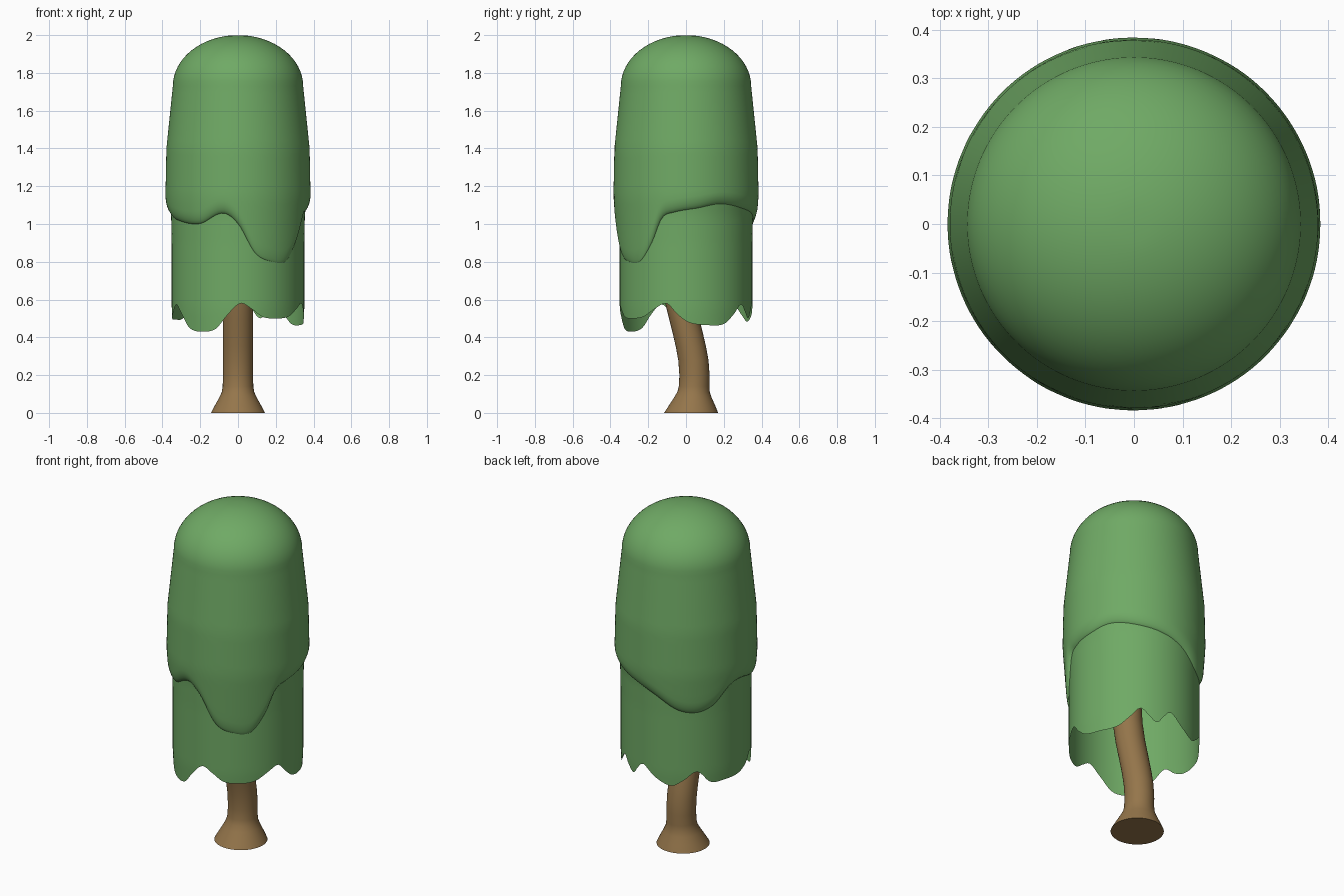
import bpy, bmesh, math

if "Cube" in bpy.data.objects:
    bpy.data.objects.remove(bpy.data.objects["Cube"])

SEG = 128


def material(name, color):
    m = bpy.data.materials.new(name)
    m.diffuse_color = (*color, 1)
    m.use_nodes = True
    m.node_tree.nodes["Principled BSDF"].inputs["Base Color"].default_value = m.diffuse_color
    return m


def linear(pts, v):
    """Piecewise linear lookup; points sorted by first value."""
    for (a, p), (b, q) in zip(pts, pts[1:]):
        if v <= b:
            return p + (q - p) * max(0, (v - a) / (b - a))
    return pts[-1][1]


def hem_curve(pts, deg):
    """Smooth periodic curve through (degrees, height) points."""
    n = len(pts)
    ext = [(a + 360 * k, z) for k in (-1, 0, 1) for a, z in pts]
    i = max(j for j in range(len(ext)) if ext[j][0] <= deg)
    (a0, z0), (a1, z1), (a2, z2), (a3, z3) = ext[i - 1:i + 3]
    h = a2 - a1
    m1, m2 = (z2 - z0) / (a2 - a0) * h, (z3 - z1) / (a3 - a1) * h
    t = (deg - a1) / h
    return ((2*t**3 - 3*t*t + 1) * z1 + (t**3 - 2*t*t + t) * m1
            + (3*t*t - 2*t**3) * z2 + (t**3 - t*t) * m2)


def skin(name, rings, mat, cap_start=False, cap_end=False):
    """Join rings of points (top to bottom) into a smooth shell."""
    bm = bmesh.new()
    rows = [[bm.verts.new(p) for p in ring] for ring in rings]
    for r, s in zip(rows, rows[1:]):
        n = len(r)
        for i in range(n):
            j = (i + 1) % n
            bm.faces.new((r[i], s[i], s[j], r[j]))
    if cap_start:
        bm.faces.new(rows[0])
    if cap_end:
        bm.faces.new(rows[-1][::-1])
    me = bpy.data.meshes.new(name)
    bm.to_mesh(me)
    bm.free()
    ob = bpy.data.objects.new(name, me)
    bpy.context.collection.objects.link(ob)
    me.materials.append(mat)
    bpy.context.view_layer.objects.active = ob
    ob.select_set(True)
    bpy.ops.object.shade_smooth_by_angle(angle=math.radians(50))
    ob.select_set(False)
    return ob


leaf = material("leaf_green", (0.16, 0.40, 0.13))
bark = material("bark_brown", (0.30, 0.18, 0.07))
angles = [-180 + 360 * i / SEG for i in range(SEG)]


def polar(r, deg, z):
    a = math.radians(deg)
    return (r * math.cos(a), r * math.sin(a), z)


# Upper canopy: dome and sides, with a wavy hem that tucks inwards
upper_hem = [(-180, 1.06), (-155, 1.02), (-125, 1.0), (-103, 1.055), (-90, 1.0),
             (-75, 0.845), (-60, 0.80), (-44, 0.80), (-31, 0.90), (-21, 1.03),
             (-10, 1.06), (10, 1.08), (30, 1.10), (55, 1.08), (80, 1.05),
             (97, 1.01), (118, 0.935), (135, 0.92), (150, 0.955), (165, 1.04)]
side = [(0.75, 0.355), (0.85, 0.363), (1.15, 0.384), (1.4, 0.379), (1.73, 0.345)]
rings = []
for k in range(1, 17):
    t = math.pi / 2 * k / 16
    rings.append([polar(0.345 * math.sin(t), a, 1.73 + 0.27 * math.cos(t))
                  for a in angles])
hems = [hem_curve(upper_hem, a) for a in angles]
TUCK = 0.07
for k in range(1, 19):
    ring = []
    for a, h in zip(angles, hems):
        z = 1.73 + (h + TUCK - 1.73) * k / 18
        ring.append(polar(linear(side, z), a, z))
    rings.append(ring)
for k in range(1, 7):
    t = math.pi / 2 * k / 6
    ring = []
    for a, h in zip(angles, hems):
        z = h + TUCK * (1 - math.sin(t))
        ring.append(polar(0.348 + (linear(side, z) - 0.348) * math.cos(t), a, z))
    rings.append(ring)
skin("upper_canopy", rings, leaf, cap_start=True)

# Lower canopy: hollow skirt with a scalloped hem
lower_hem = [(-180, 0.50), (-168, 0.53), (-158, 0.575), (-148, 0.52), (-138, 0.45),
             (-124, 0.43), (-110, 0.445), (-99, 0.52), (-88, 0.58), (-78, 0.55),
             (-68, 0.508), (-54, 0.50), (-40, 0.51), (-27, 0.555), (-17, 0.58),
             (-8, 0.525), (2, 0.48), (18, 0.465), (35, 0.47), (46, 0.52),
             (56, 0.575), (64, 0.53), (71, 0.50), (78, 0.55), (84, 0.58),
             (97, 0.52), (112, 0.483), (123, 0.52), (135, 0.57), (147, 0.50),
             (162, 0.495)]
skirt = [(0.42, 0.344), (0.55, 0.351), (0.9, 0.351), (1.05, 0.354), (1.2, 0.374)]
rings = []
for k in range(21):
    ring = []
    for a in angles:
        z = 1.18 + (hem_curve(lower_hem, a) - 1.18) * k / 20
        ring.append(polar(linear(skirt, z), a, z))
    rings.append(ring)
skin("lower_canopy", rings, leaf)

# Trunk: flared foot, leaning towards the front (height, centre y, radius)
trunk = [(1.1, -0.06, 0.07), (0.9, -0.06, 0.075), (0.7, -0.052, 0.08),
         (0.58, -0.03, 0.08), (0.5, -0.01, 0.08), (0.42, 0.01, 0.08),
         (0.35, 0.026, 0.08), (0.28, 0.039, 0.08), (0.2, 0.045, 0.08),
         (0.14, 0.043, 0.081), (0.11, 0.04, 0.086), (0.08, 0.036, 0.1),
         (0.04, 0.032, 0.122), (0, 0.027, 0.143)]
rings = []
for z, y, r in trunk:
    rings.append([(r * math.cos(2 * math.pi * i / 48),
                   y + r * math.sin(2 * math.pi * i / 48), z) for i in range(48)])
skin("trunk", rings, bark, cap_start=True, cap_end=True)
